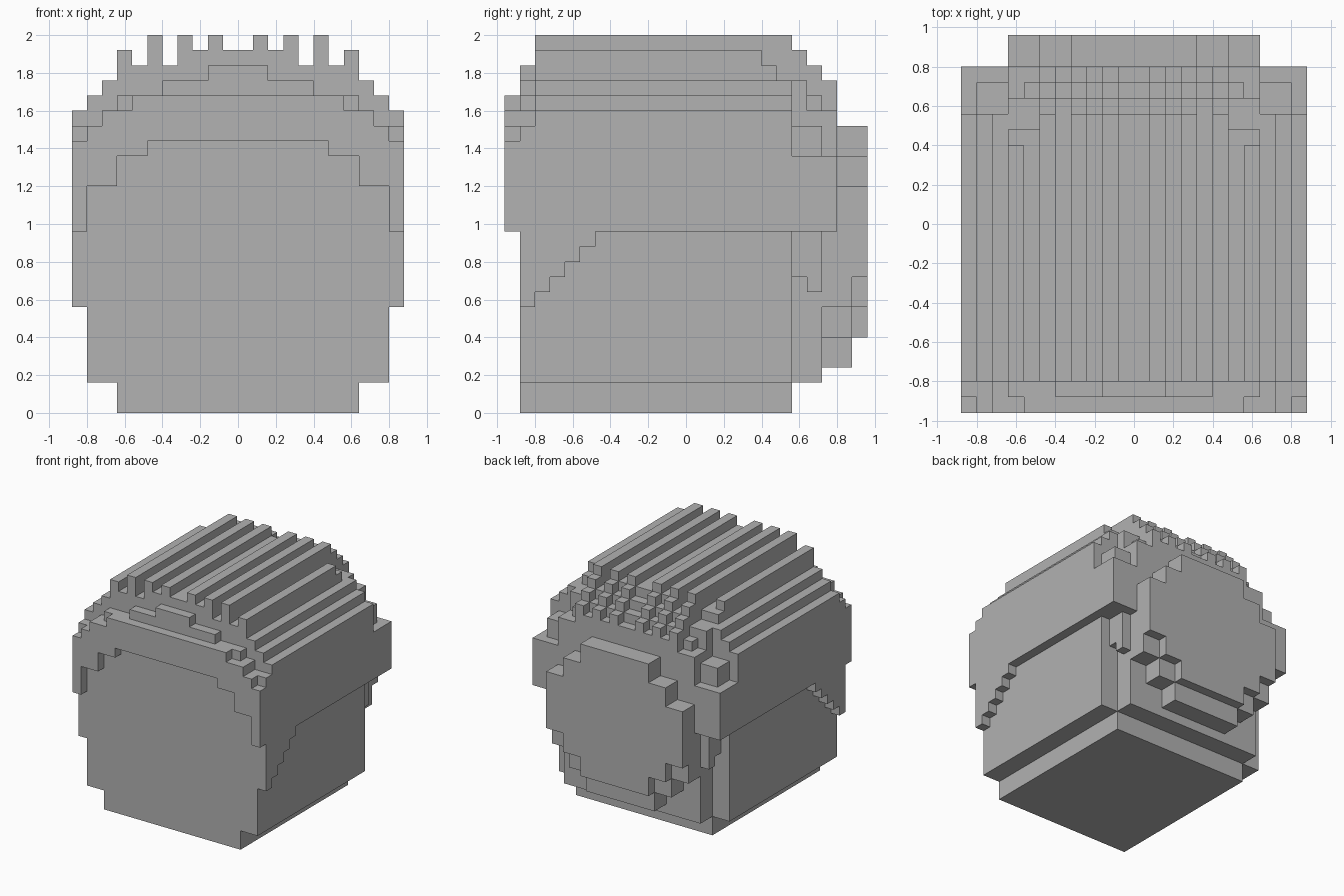
import bpy, bmesh

if "Cube" in bpy.data.objects:
    bpy.data.objects.remove(bpy.data.objects["Cube"])

U = 0.08          # size of one block
cells = {}        # (x, y, z) block index -> part name

grey = bpy.data.materials.new("plain_grey")
grey.diffuse_color = (0.445, 0.445, 0.445, 1)
grey.use_nodes = True
grey.node_tree.nodes["Principled BSDF"].inputs["Base Color"].default_value = grey.diffuse_color


def slab(part, x0, x1, y0, y1, z0, z1):
    """Fill blocks between |x| = x0 and x1, mirrored left and right."""
    for x in range(x0, x1):
        for y in range(y0, y1):
            for z in range(z0, z1):
                cells.setdefault((x, y, z), part)
                cells.setdefault((-1 - x, y, z), part)


# head: neck base, face block and narrower back of the head
slab("head", 0, 8, -11, 7, 0, 2)
slab("head", 0, 10, -11, 7, 2, 18)
slab("head", 0, 8, 7, 9, 2, 12)

# bun: wide lower tier and a stepped octagonal outer tier
for half, z0, z1 in ((4, 3, 5), (6, 5, 7), (8, 7, 12)):
    slab("bun", 0, half, 9, 11, z0, z1)
for half, z0, z1 in ((4, 5, 19), (6, 7, 17), (8, 9, 15)):
    slab("bun", 0, half, 10, 12, z0, z1)

# fringe: arch around the forehead, then a second row stepping up to the crown
fringe_top = [21] * 7 + [20, 20, 19, 18]
fringe_low = [18] * 6 + [17, 17, 15, 15, 12]
second_top = [23, 23, 22, 22, 22, 21, 21, 21, 20, 19, 19]
for x in range(11):
    slab("fringe", x, x + 1, -12, -11, fringe_low[x], fringe_top[x])
    slab("fringe", x, x + 1, -11, -10, 18 if x < 10 else 7, second_top[x])

# hair: ridged crown whose rows step down at the back
crown = [24, 25, 24, 25, 23, 25, 23, 24, 22, 21, 20]
for x in range(11):
    for y in range(-10, 10):
        top = crown[x]
        if x >= 8 and y >= 7:
            top = 17
        elif x == 7 and y >= 5:
            top = {5: 23, 6: 22, 7: 22, 8: 20, 9: 20}[y]
        elif x == 6 and y >= 6:
            top = {6: 22, 7: 22, 8: 21, 9: 20}[y]
        elif y >= 7:
            top = 31 - y if x in (1, 3, 5) else 30 - y
        low = 12 if y >= 7 else 18
        if x == 10:
            low = min(12, y + 18)      # stepped sideburn edge
        slab("hair", x, x + 1, y, y + 1, low, top)

# knob behind each temple and the lock hanging behind each ear
slab("hair", 8, 10, 7, 9, 17, 19)
slab("hair", 8, 9, 7, 8, 9, 12)
slab("hair", 8, 9, 8, 9, 8, 12)


def build(part):
    """Make the outer skin of one part, with flush faces merged."""
    bm = bmesh.new()
    verts = {}

    def vert(p):
        if p not in verts:
            verts[p] = bm.verts.new([c * U for c in p])
        return verts[p]

    for cell, name in cells.items():
        if name != part:
            continue
        for axis in range(3):
            for side in (0, 1):
                near = list(cell)
                near[axis] += 2 * side - 1
                if tuple(near) in cells:
                    continue
                a, b = (axis + 1) % 3, (axis + 2) % 3
                loop = []
                for da, db in ((0, 0), (1, 0), (1, 1), (0, 1)):
                    p = list(cell)
                    p[axis] += side
                    p[a] += da
                    p[b] += db
                    loop.append(vert(tuple(p)))
                bm.faces.new(loop if side else loop[::-1])
    bmesh.ops.dissolve_limit(bm, angle_limit=0.01, verts=bm.verts[:],
                             edges=bm.edges[:])
    mesh = bpy.data.meshes.new(part)
    bm.to_mesh(mesh)
    bm.free()
    mesh.materials.append(grey)
    bpy.context.collection.objects.link(bpy.data.objects.new(part, mesh))


for part_name in ("head", "hair", "fringe", "bun"):
    build(part_name)
